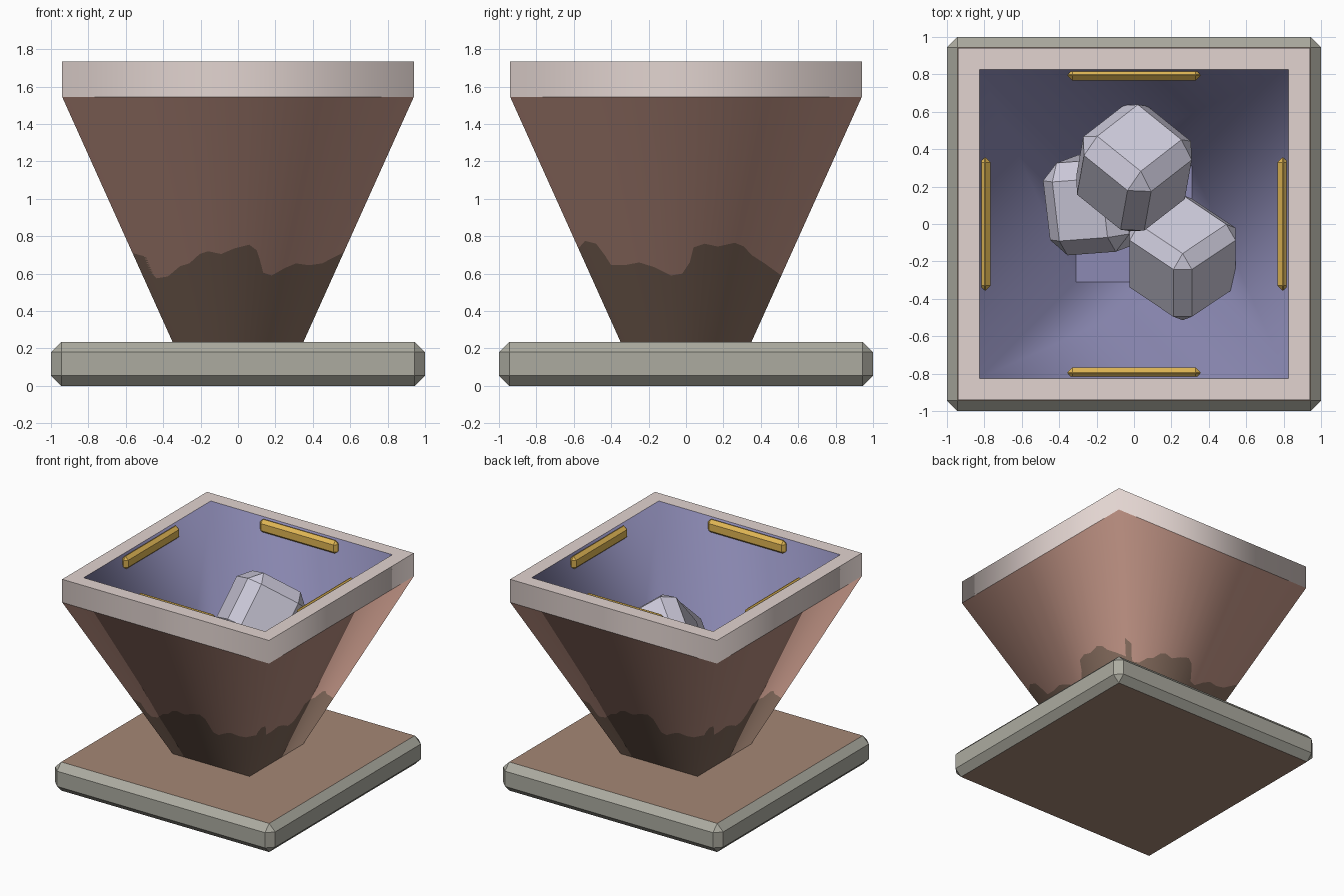
import bpy, bmesh, math
from mathutils import Matrix, Vector, Euler

if "Cube" in bpy.data.objects:
    bpy.data.objects.remove(bpy.data.objects["Cube"])


def material(name, r, g, b):
    m = bpy.data.materials.new(name)
    lin = [((c / 255 + 0.055) / 1.055) ** 2.4 for c in (r, g, b)]
    m.diffuse_color = (*lin, 1)
    m.use_nodes = True
    m.node_tree.nodes["Principled BSDF"].inputs["Base Color"].default_value = m.diffuse_color
    return m


GREY = material("grey stone edge", 172, 171, 160)
BROWN = material("brown slab", 165, 135, 117)
CLAY = material("clay", 198, 152, 137)
MUD = material("dark clay", 138, 112, 97)
RIM = material("pale rim", 226, 212, 208)
LINING = material("violet lining", 140, 138, 180)
GOLD = material("gold", 224, 182, 84)
ROCK = material("pale rock", 206, 203, 220)


def finish(bm, name, mats):
    me = bpy.data.meshes.new(name)
    bm.to_mesh(me)
    bm.free()
    for m in mats:
        me.materials.append(m)
    ob = bpy.data.objects.new(name, me)
    bpy.context.scene.collection.objects.link(ob)
    return ob


def chamfered_box(name, size, chamfer, mats, loc=(0, 0, 0), rot=(0, 0, 0), rule=None):
    bm = bmesh.new()
    bmesh.ops.create_cube(bm, size=1)
    bmesh.ops.scale(bm, vec=size, verts=bm.verts)
    bmesh.ops.bevel(bm, geom=bm.edges[:], offset=chamfer, segments=1,
                    affect='EDGES', profile=0.5)
    bm.normal_update()
    if rule:
        for f in bm.faces:
            f.material_index = rule(f)
    bm.transform(Matrix.Translation(loc) @ Euler(rot).to_matrix().to_4x4())
    return finish(bm, name, mats)


def square_loft(name, rings, mat, cap=False):
    """Loft squares (half width, height); corners smooth, ring edges sharp."""
    bm = bmesh.new()
    loops = [[bm.verts.new((sx * h, sy * h, z))
              for sx, sy in ((-1, -1), (1, -1), (1, 1), (-1, 1))] for h, z in rings]
    for a, b in zip(loops, loops[1:]):
        for i in range(4):
            j = (i + 1) % 4
            bm.faces.new((a[i], a[j], b[j], b[i])).smooth = True
    if cap:
        bm.faces.new(loops[-1])
    for e in bm.edges:
        if abs(e.verts[0].co.z - e.verts[1].co.z) < 1e-5:
            e.smooth = False
    return finish(bm, name, [mat])


# Base slab: brown top and bottom, grey chamfered sides
chamfered_box("base_slab", (2, 2, 0.235), 0.055, [GREY, BROWN], (0, 0, 0.1175),
              rule=lambda f: 1 if abs(f.normal.z) > 0.9 else 0)

# Tapered outer shell, split along a wavy stain line
Z0, Z1, W0, W1 = 0.235, 1.545, 0.35, 0.94
SLOPE = (W1 - W0) / (Z1 - Z0)


def half_width(z):
    return W0 + (z - Z0) * SLOPE


FRONT_WAVE = [(-.56, .71), (-.49, .69), (-.47, .61), (-.435, .575), (-.375, .585),
              (-.31, .64), (-.26, .655), (-.205, .705), (-.16, .72), (-.09, .705),
              (-.02, .735), (.06, .755), (.10, .725), (.115, .68), (.135, .605),
              (.18, .59), (.25, .63), (.31, .655), (.38, .645), (.45, .655), (.56, .715)]
SIDE_WAVE = [(-.58, .735), (-.54, .775), (-.48, .76), (-.435, .70), (-.40, .645),
             (-.33, .645), (-.25, .66), (-.17, .635), (-.08, .59), (-.02, .60),
             (.02, .66), (.04, .74), (.10, .76), (.17, .745), (.26, .765),
             (.31, .745), (.35, .70), (.42, .655), (.51, .59)]

bm = bmesh.new()
for side in range(4):
    turn = Matrix.Rotation(side * math.pi / 2, 3, 'Z')
    wave = SIDE_WAVE if side % 2 else FRONT_WAVE
    columns = []
    for k, (x, z) in enumerate(wave):
        u = -1 if k == 0 else 1 if k == len(wave) - 1 else x / half_width(z)
        columns.append([bm.verts.new(turn @ Vector((u * half_width(h), -half_width(h), h)))
                        for h in (Z0, z, Z1)])
    for a, b in zip(columns, columns[1:]):
        for r in range(2):
            f = bm.faces.new((a[r], b[r], b[r + 1], a[r + 1]))
            f.smooth = True
            f.material_index = 1 - r
shell = finish(bm, "hopper_shell", [CLAY, MUD])
# Soft shading that rolls around the four corners
normals = []
for v in shell.data.vertices:
    w = half_width(v.co.z)
    normals.append(Vector((v.co.x / w, v.co.y / w, -2 * SLOPE)).normalized())
shell.data.normals_split_custom_set_from_vertices(normals)

# Rim and inner lining
square_loft("rim", [(0.94, 1.545), (0.94, 1.735), (0.825, 1.735)], RIM)
square_loft("inner_lining", [(0.825, 1.735), (0.31, 0.35)], LINING, cap=True)

# Gold bars just inside the rim, one per wall
for i, name in enumerate(("front", "right", "back", "left")):
    a = i * math.pi / 2
    chamfered_box(name + "_gold_bar", (0.71, 0.058, 0.11), 0.026, [GOLD],
                  (0.796 * math.sin(a), -0.796 * math.cos(a), 1.675), (0, 0, a))

# Pile of chamfered rocks
for name, size, cut, loc, rot in (
        ("upper_rock", (0.50, 0.50, 0.52), 0.09, (0.0, 0.30, 1.24), (-38, 8, 42)),
        ("right_rock", (0.47, 0.47, 0.48), 0.07, (0.26, -0.18, 0.96), (-48, 0, 45)),
        ("left_rock", (0.46, 0.50, 0.48), 0.09, (-0.20, 0.11, 0.86), (8, -22, 4))):
    tilt = Euler([math.radians(v) for v in (rot[0], rot[1], 0)]).to_matrix()
    spin = Matrix.Rotation(math.radians(rot[2]), 3, 'Z')
    chamfered_box(name, size, cut, [ROCK], loc, (tilt @ spin).to_euler())
